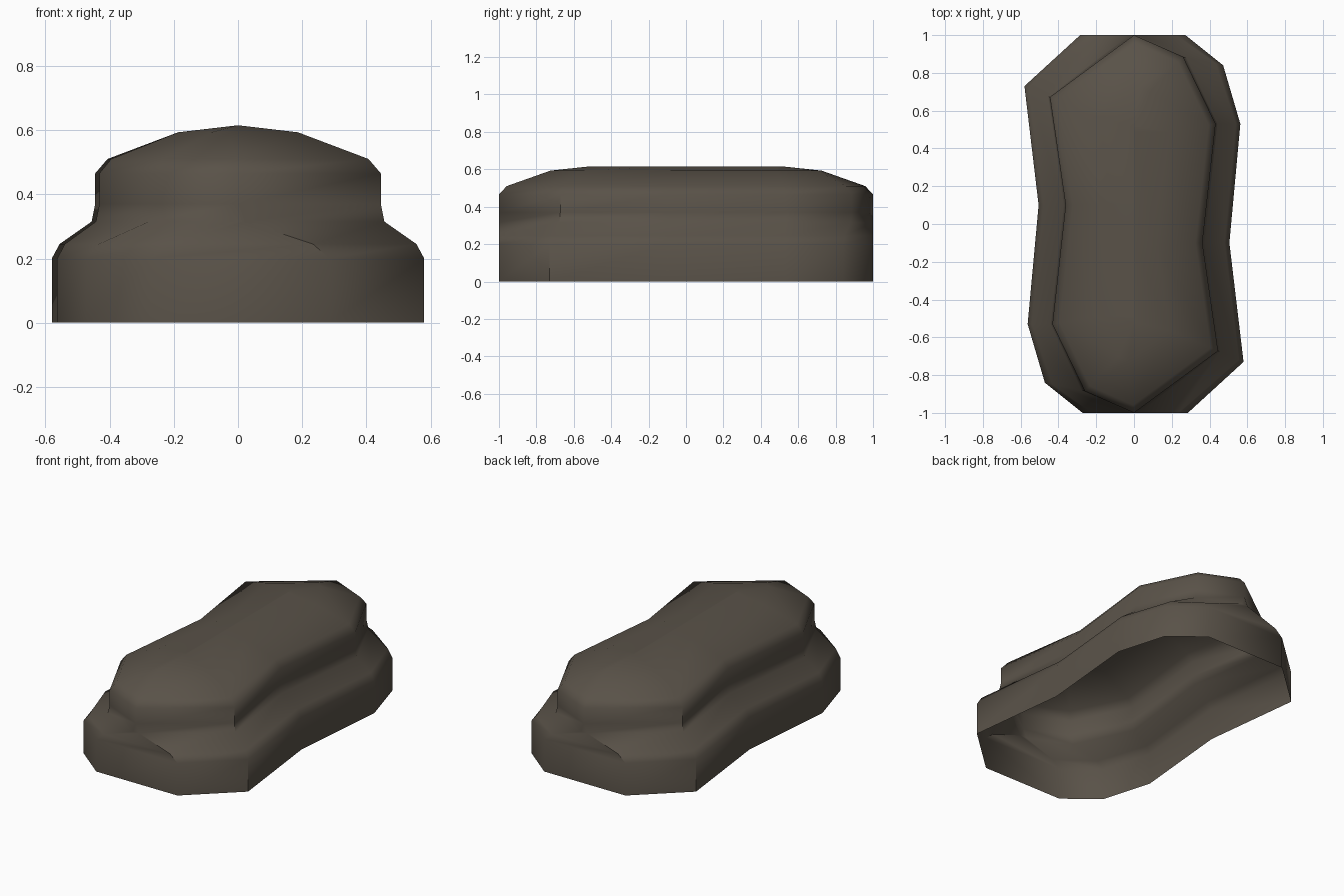
import bpy, bmesh, math
from mathutils import Vector

if "Cube" in bpy.data.objects:
    bpy.data.objects.remove(bpy.data.objects["Cube"])


def spin(half):
    """Complete an outline by a half turn about z."""
    pts = [Vector(p) for p in half]
    return pts + [-p for p in pts]


def inset(poly, d):
    """Move every edge of a counter-clockwise outline inwards by d."""
    out = []
    for i, p in enumerate(poly):
        a = (p - poly[i - 1]).normalized()
        b = (poly[(i + 1) % len(poly)] - p).normalized()
        n1, n2 = Vector((-a.y, a.x)), Vector((-b.y, b.x))
        out.append(p + (n1 + n2) * d / (1 + n1.dot(n2)))
    return out


def with_double_tips(u):
    """Repeat both end tips so the upper outline matches the base."""
    return u[:6] + u[5:] + [u[0]]


# Outlines of the wide base and the narrower upper tier
base = spin([(.285, -1), (.58, -.73), (.505, -.1), (.563, .53), (.472, .84), (.272, 1)])
upper = spin([(0, -1), (.445, -.672), (.362, -.1), (.432, .53), (.26, .885)])
up = with_double_tips(upper)


def blend(t):
    return [b.lerp(u, t) for b, u in zip(base, up)]


# Stacked rings: base wall, rounded shoulder, upper wall, domed cap, ridge
crown = with_double_tips(inset(upper, .24))
ridge = [Vector((0, max(-.52, min(.52, p.y)))) for p in crown]
rings = [(0, base), (.2, base), (.245, blend(.18)), (.315, blend(.92)),
         (.37, up), (.465, up), (.51, with_double_tips(inset(upper, .036))),
         (.593, crown), (.615, ridge)]

bm = bmesh.new()
loops = [[bm.verts.new((p.x, p.y, z)) for p in pts] for z, pts in rings]
for lo, hi in zip(loops, loops[1:]):
    for i in range(12):
        j = (i + 1) % 12
        bm.faces.new((lo[i], lo[j], hi[j], hi[i]))
bmesh.ops.remove_doubles(bm, verts=bm.verts, dist=.0005)
bmesh.ops.dissolve_degenerate(bm, edges=bm.edges, dist=.0005)

mesh = bpy.data.meshes.new("stepped_rock")
bm.to_mesh(mesh)
bm.free()
rock = bpy.data.objects.new("stepped_rock", mesh)
bpy.context.collection.objects.link(rock)

# Dark brown-grey stone
mat = bpy.data.materials.new("dark_stone")
mat.diffuse_color = (.1, .084, .065, 1)
mat.use_nodes = True
mat.node_tree.nodes["Principled BSDF"].inputs["Base Color"].default_value = mat.diffuse_color
mesh.materials.append(mat)

bpy.context.view_layer.objects.active = rock
rock.select_set(True)
bpy.ops.object.shade_smooth_by_angle(angle=math.radians(50))
